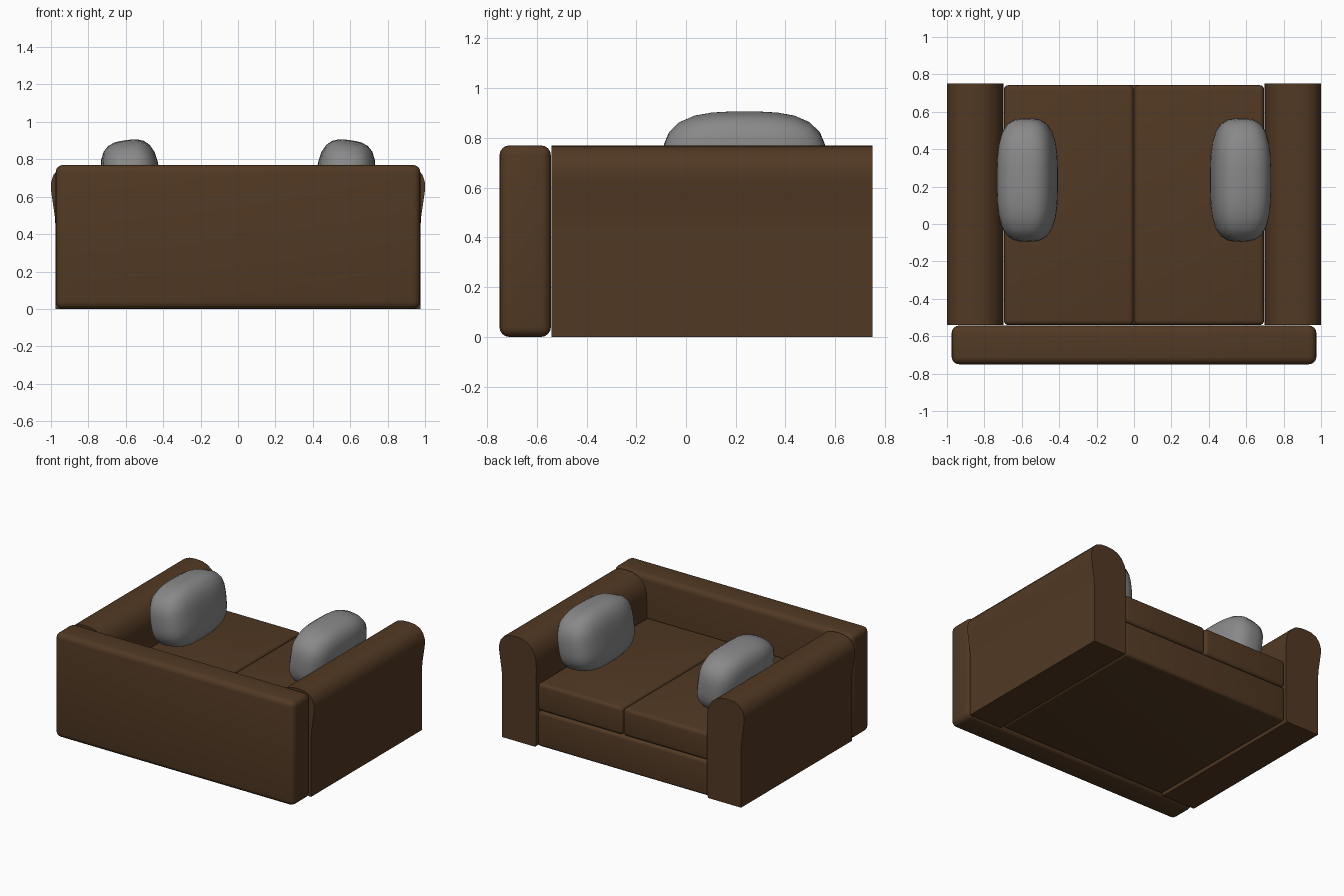
import bpy, bmesh, math
from mathutils import Matrix, Vector

if "Cube" in bpy.data.objects:
    bpy.data.objects.remove(bpy.data.objects["Cube"])


def material(name, r, g, b):
    m = bpy.data.materials.new(name)
    m.diffuse_color = (r, g, b, 1)
    m.use_nodes = True
    m.node_tree.nodes["Principled BSDF"].inputs["Base Color"].default_value = m.diffuse_color
    return m


brown = material("brown_fabric", 0.084, 0.041, 0.017)
grey = material("grey_fabric", 0.25, 0.25, 0.25)


def finish(name, bm, mat, angle=40):
    bmesh.ops.recalc_face_normals(bm, faces=bm.faces)
    me = bpy.data.meshes.new(name)
    bm.to_mesh(me)
    bm.free()
    ob = bpy.data.objects.new(name, me)
    bpy.context.collection.objects.link(ob)
    me.materials.append(mat)
    bpy.ops.object.select_all(action='DESELECT')
    ob.select_set(True)
    bpy.context.view_layer.objects.active = ob
    bpy.ops.object.shade_smooth_by_angle(angle=math.radians(angle))
    return ob


def padded_box(name, lo, hi, radius):
    lo, hi = Vector(lo), Vector(hi)
    bm = bmesh.new()
    bmesh.ops.create_cube(bm, size=1, matrix=Matrix.Translation((lo + hi) / 2)
                          @ Matrix.Diagonal((*(hi - lo), 1)))
    bmesh.ops.bevel(bm, geom=bm.edges[:], offset=radius, segments=4,
                    profile=0.5, affect='EDGES')
    return finish(name, bm, brown)


# Backrest panel and base
padded_box("backrest", (-0.975, -0.75, 0.0), (0.975, -0.543, 0.77), 0.04)
padded_box("base", (-0.695, -0.54, 0.005), (0.695, 0.742, 0.265), 0.022)

# Rolled armrest cross-section (x, z)
ARM = [(0.707, 0.0), (0.698, 0.02), (0.697, 0.58), (0.70, 0.64), (0.713, 0.685),
       (0.74, 0.725), (0.775, 0.753), (0.82, 0.767), (0.87, 0.77), (0.92, 0.765),
       (0.96, 0.748), (0.987, 0.715), (1.0, 0.675), (1.0, 0.635), (0.99, 0.565),
       (0.98, 0.50), (0.975, 0.43), (0.975, 0.0)]


def armrest(name, side):
    bm = bmesh.new()
    face = bm.faces.new([bm.verts.new((side * x, -0.54, z)) for x, z in ARM])
    ext = bmesh.ops.extrude_face_region(bm, geom=[face], use_keep_orig=True)
    bmesh.ops.translate(bm, vec=(0, 1.29, 0),
                        verts=[v for v in ext["geom"] if isinstance(v, bmesh.types.BMVert)])
    finish(name, bm, brown)


# Soft pillow: a subdivided cube pushed out to a rounded-box shape
def pillow(name, side):
    bm = bmesh.new()
    bmesh.ops.create_cube(bm, size=2)
    bmesh.ops.subdivide_edges(bm, edges=bm.edges[:], cuts=7, use_grid_fill=True)
    p = 3.1
    for v in bm.verts:
        c = Vector([math.tan(a * math.pi / 4) for a in v.co])
        v.co = c / sum(abs(a) ** p for a in c) ** (1 / p)
    place = (Matrix.Translation((side * 0.57, 0.235, 0.685))
             @ Matrix.Rotation(side * math.radians(8), 4, 'Y')
             @ Matrix.Diagonal((0.156, 0.33, 0.219, 1)))
    bmesh.ops.transform(bm, matrix=place, verts=bm.verts[:])
    finish(name, bm, grey, 60)


# Mirrored pairs
for label, s in (("left", -1), ("right", 1)):
    armrest(label + "_armrest", s)
    xs = sorted((s * 0.002, s * 0.695))
    padded_box(label + "_seat_cushion", (xs[0], -0.54, 0.267), (xs[1], 0.742, 0.47), 0.025)
    pillow(label + "_pillow", s)
